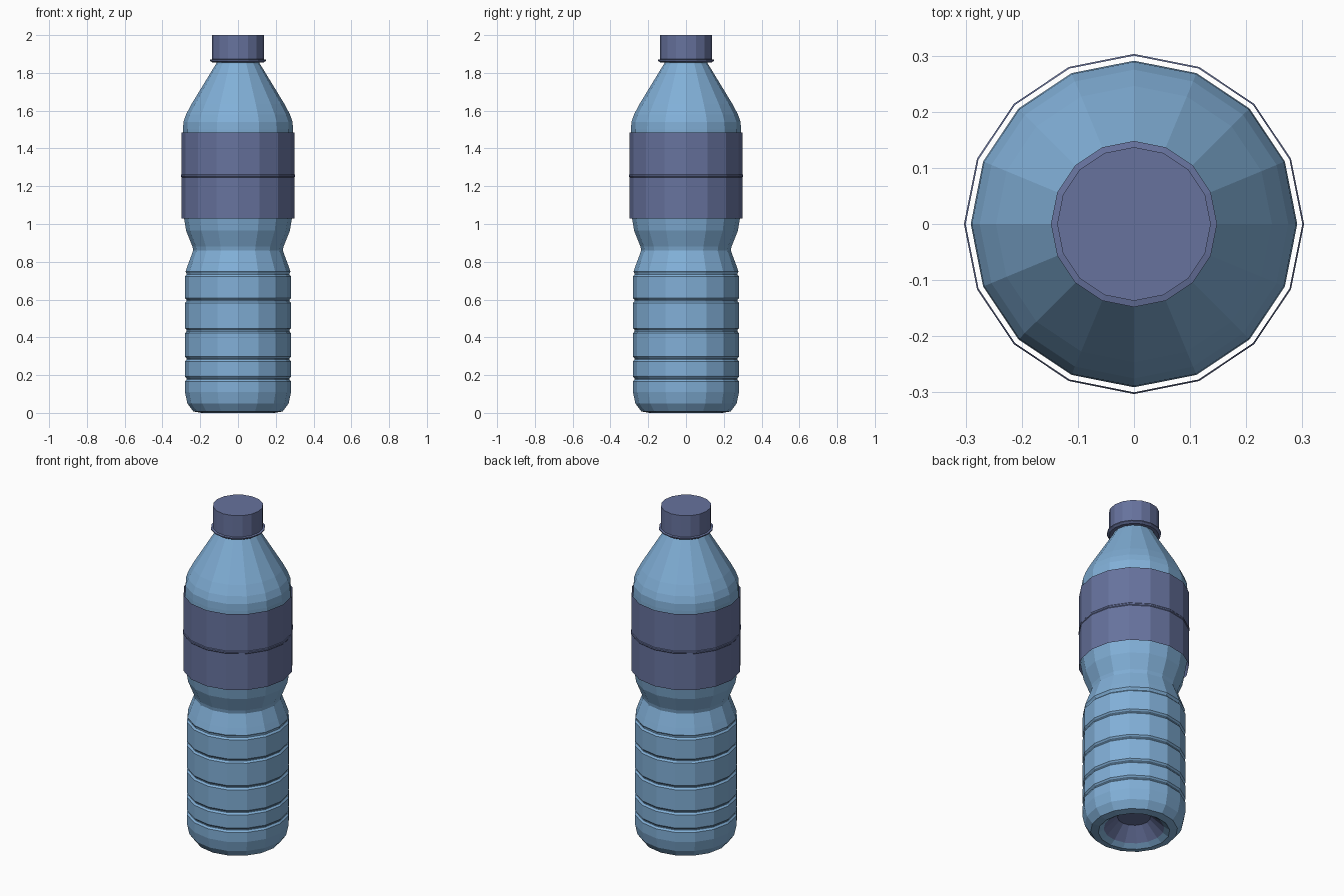
import bpy, bmesh, math

if "Cube" in bpy.data.objects:
    bpy.data.objects.remove(bpy.data.objects["Cube"])

SIDES = 16


def material(name, rgb):
    m = bpy.data.materials.new(name)
    m.diffuse_color = (*rgb, 1.0)
    m.use_nodes = True
    m.node_tree.nodes["Principled BSDF"].inputs["Base Color"].default_value = m.diffuse_color
    return m


blue = material("bottle blue", (0.22, 0.43, 0.68))
purple = material("label purple", (0.135, 0.17, 0.34))


def lathe(name, profile, mats, rule=None):
    """Spin (radius, z) points round z; radius 0 closes to a point."""
    bm = bmesh.new()
    rings = []
    for r, z in profile:
        if r == 0:
            rings.append([bm.verts.new((0, 0, z))] * SIDES)
        else:
            rings.append([bm.verts.new((r * math.cos(2 * math.pi * i / SIDES),
                                        r * math.sin(2 * math.pi * i / SIDES), z))
                          for i in range(SIDES)])
    for k, (a, b) in enumerate(zip(rings, rings[1:])):
        for i in range(SIDES):
            j = (i + 1) % SIDES
            quad = list(dict.fromkeys((a[i], a[j], b[j], b[i])))
            f = bm.faces.new(quad)
            f.material_index = rule(k) if rule else 0
    me = bpy.data.meshes.new(name)
    bm.to_mesh(me)
    bm.free()
    for m in mats:
        me.materials.append(m)
    ob = bpy.data.objects.new(name, me)
    bpy.context.collection.objects.link(ob)
    return ob


# Bottle: recessed base, ribbed lower body, waist, upper body and shoulder
body = [(0, 0.09), (0.09, 0.09), (0.165, 0.02), (0.195, 0.0),
        (0.237, 0.008), (0.268, 0.05), (0.281, 0.11)]
for z in (0.18, 0.285, 0.435, 0.595, 0.735):
    body += [(0.281, z - 0.013), (0.272, z - 0.003),
             (0.272, z + 0.003), (0.281 if z < 0.7 else 0.278, z + 0.013)]
body += [(0.265, 0.785), (0.237, 0.86), (0.241, 0.88), (0.275, 0.965),
         (0.284, 1.02), (0.291, 1.06), (0.291, 1.50), (0.289, 1.54),
         (0.275, 1.58), (0.246, 1.635), (0.115, 1.85), (0.115, 1.88)]
lathe("bottle", body, [blue, purple], lambda k: 1 if k < 2 else 0)

# Label: thin open sleeve with a fine raised line round the middle
lathe("label", [(0.300, 1.03), (0.300, 1.247), (0.303, 1.251),
                (0.303, 1.259), (0.300, 1.263), (0.300, 1.485)], [purple])

# Cap and tamper ring
lathe("cap", [(0.115, 1.872), (0.137, 1.872), (0.137, 2.0), (0, 2.0)], [purple])
lathe("tamper_ring", [(0.112, 1.855), (0.135, 1.855), (0.148, 1.864),
                      (0.148, 1.870), (0.13, 1.874)], [purple])
